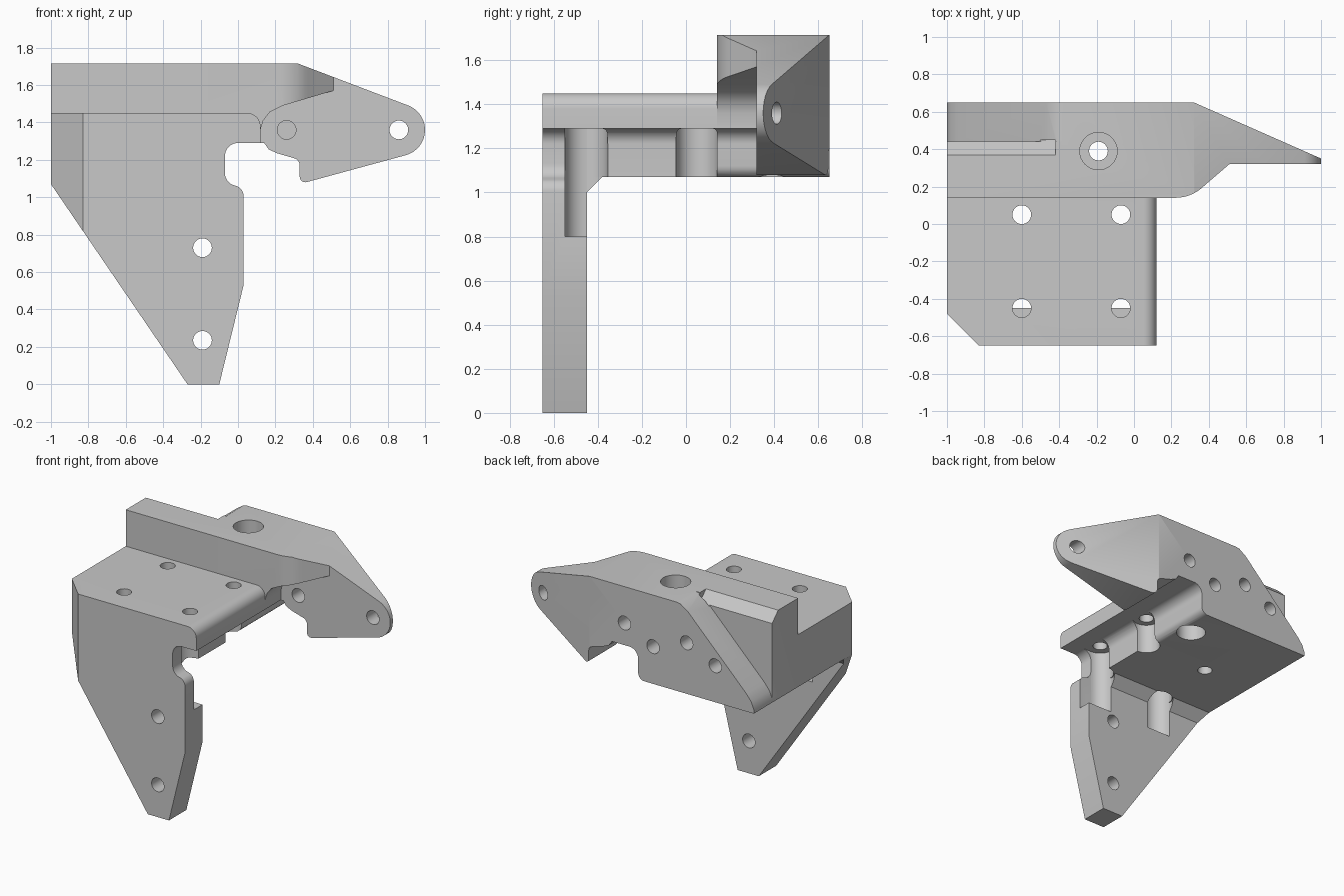
import bpy, bmesh, math
from mathutils import Vector

cube = bpy.data.objects.get("Cube")
if cube:
    bpy.data.objects.remove(cube, do_unlink=True)

grey = bpy.data.materials.new("plain_grey")
grey.use_nodes = True
colour = (0.58, 0.58, 0.58, 1)
grey.diffuse_color = colour
grey.node_tree.nodes["Principled BSDF"].inputs["Base Color"].default_value = colour


def arc(cx, cy, r, start, end, steps=10):
    angles = [math.radians(start + (end - start) * i / steps) for i in range(steps + 1)]
    return [(cx + r * math.cos(a), cy + r * math.sin(a)) for a in angles]


def prism(name, points, axis, low, high):
    """Extrude a flat outline along one axis."""
    place = {"X": lambda p, d: (d, p[0], p[1]),
             "Y": lambda p, d: (p[0], d, p[1]),
             "Z": lambda p, d: (p[0], p[1], d)}[axis]
    bm = bmesh.new()
    face = bm.faces.new([bm.verts.new(place(p, low)) for p in points])
    moved = bmesh.ops.extrude_face_region(bm, geom=[face])["geom"]
    shift = Vector(place((0, 0), high - low))
    bmesh.ops.translate(bm, vec=shift, verts=[v for v in moved if isinstance(v, bmesh.types.BMVert)])
    bmesh.ops.recalc_face_normals(bm, faces=bm.faces)
    mesh = bpy.data.meshes.new(name)
    bm.to_mesh(mesh)
    bm.free()
    mesh.materials.append(grey)
    obj = bpy.data.objects.new(name, mesh)
    bpy.context.scene.collection.objects.link(obj)
    return obj


def hole(a, b, r, axis, low, high):
    return prism("hole_cutter", arc(a, b, r, 0, 348.75, 31), axis, low, high)


def carve(obj, cutters, operation="DIFFERENCE"):
    """Apply each cutter, then discard it."""
    for cutter in cutters:
        cutter.hide_render = True
        mod = obj.modifiers.new("cut", "BOOLEAN")
        mod.operation, mod.object, mod.solver = operation, cutter, "EXACT"
        graph = bpy.context.evaluated_depsgraph_get()
        mesh = bpy.data.meshes.new_from_object(obj.evaluated_get(graph))
        obj.modifiers.clear()
        obj.data = mesh
        bpy.data.objects.remove(cutter, do_unlink=True)


# Shared outlines: rounded ledge and the clearance notch under it
ledge = [(-1, 1.45)] + arc(0.05, 1.38, 0.07, 90, 0) + [(0.12, 1.29)]
notch = arc(0, 1.22, 0.07, 90, 180)

# Front plate with tapered foot
front_plate = prism("front_plate", ledge + notch + arc(0, 1.13, 0.07, 180, 245, 6)
                    + arc(-0.03, 1.005, 0.06, 60, 0, 6)
                    + [(0.03, 0.53), (-0.1, 0), (-0.27, 0), (-1, 1.07)], "Y", -0.65, -0.45)
carve(front_plate, [
    prism("corner_cutter", [(-1.1, -0.38), (-0.73, -0.75), (-1.1, -0.75)], "Z", 0, 2),
    hole(-0.19, 0.73, 0.05, "Y", -1, 0),
    hole(-0.19, 0.235, 0.05, "Y", -1, 0),
    hole(-0.07, -0.45, 0.05, "Z", 1.2, 2),
    hole(-0.6, -0.45, 0.05, "Z", 1.2, 2),
    hole(-0.6, -0.45, 0.1, "Z", 0.8, 1.29),
    prism("groove_cutter", arc(-0.07, -0.45, 0.1, 270, 90, 16)
          + [(0.3, -0.35), (0.3, -0.55)], "Z", 0.8, 1.29)])

# Top slab
top_slab = prism("top_slab", ledge + notch + [(-0.07, 1.07), (-1, 1.07)], "Y", -0.45, 0.14)
carve(top_slab, [hole(x, y, 0.05, "Z", 0.9, 2) for x in (-0.6, -0.07) for y in (0.05, -0.45)]
      + [hole(x, y, 0.095, "Z", 0.9, 1.29) for x, y in
         ((-0.07, 0.05), (-0.07, -0.45), (-0.6, -0.45))])

# Sloped web under the slab
web = prism("corner_web", [(-0.45, 1.0), (-0.38, 1.07), (-0.45, 1.07)], "X", -1, -0.07)
carve(web, [hole(x, -0.45, 0.1, "Z", 0.8, 1.3) for x in (-0.07, -0.6)]
      + [prism("slope_cutter", [(-1.041, 1.13), (-0.918, 0.95), (-1.2, 0.95)], "Y", -0.6, 0)])

# Rear block and tapering arm
rear = prism("rear_block_and_arm", [(-1, 1.715), (-1, 1.07), (-0.12, 1.07)]
             + arc(-0.12, 1.12, 0.05, 270, 360, 5) + notch[::-1]
             + [(0.14, 1.29), (0.165, 1.255), (0.21, 1.235)]
             + arc(0.29, 1.17, 0.04, 75, 0, 5) + arc(0.36, 1.11, 0.03, 180, 285, 6)
             + arc(0.86, 1.36, 0.14, -75, 68, 16) + [(0.32, 1.715)], "Y", 0.14, 0.65)
plan = prism("plan_cutter", [(-1.2, 0.1), (-1.2, 0.7), (0.207, 0.7), (1.05, 0.328),
                             (1.05, 0.32), (0.51, 0.32)]
             + arc(0.22, 0.36, 0.22, -45, -90, 8) + [(0.2, 0.1)], "Z", 0, 2)
carve(rear, [plan], "INTERSECT")
carve(rear, [
    # Relief below the front cheek
    prism("relief_cutter", [(0.12, 1.0), (0.12, 1.36), (0.135, 1.41), (0.17, 1.455), (0.24, 1.49),
                            (0.51, 1.57), (1.2, 1.57), (1.2, 1.0)], "Y", 0, 0.32),
    # Diagonal shoulder at the back
    prism("shoulder_cutter", [(-0.35, 1.72), (-0.41, 1.71), (-0.47, 1.67), (-0.94, 1.2),
                              (-0.98, 1.15), (-1.0, 1.1), (-1.1, 1.0), (-1.1, 1.9), (-0.35, 1.9)],
          "Y", 0.44, 0.8),
    prism("bevel_cutter", [(0.36, 1.725), (0.45, 1.635), (0.45, 1.8)], "X", -1.2, -0.42),
    # Vertical bolt hole with counterbores at both ends
    hole(-0.19, 0.39, 0.05, "Z", 0.9, 2),
    hole(-0.19, 0.39, 0.1, "Z", 1.55, 2),
    hole(-0.19, 0.39, 0.1, "Z", 0.9, 1.2),
    # Arm holes and blind holes
    hole(0.86, 1.36, 0.05, "Y", 0, 1),
    hole(0.26, 1.36, 0.05, "Y", 0, 0.45)]
    + [hole(x, z, 0.05, "Y", 0.52, 1) for x, z in
       ((0.04, 1.45), (-0.19, 1.34), (-0.46, 1.44), (-0.69, 1.335))])

# Smooth the round parts, keep the edges crisp
for obj in (front_plate, top_slab, web, rear):
    bpy.ops.object.select_all(action="DESELECT")
    obj.select_set(True)
    bpy.context.view_layer.objects.active = obj
    bpy.ops.object.shade_smooth_by_angle(angle=math.radians(30))
